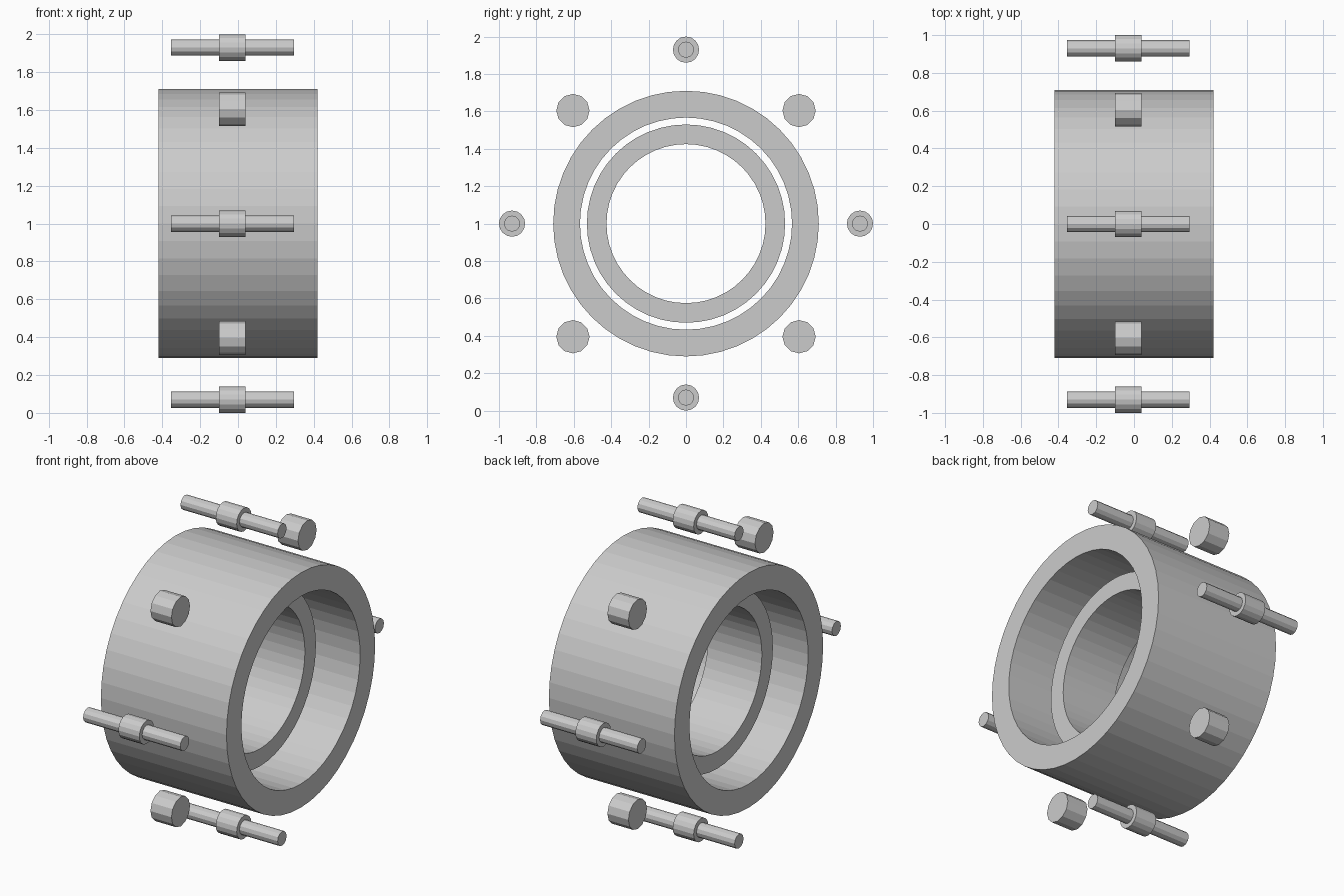
import bpy, bmesh
from math import sin, cos, pi, radians

if "Cube" in bpy.data.objects:
    bpy.data.objects.remove(bpy.data.objects["Cube"])

CZ = 1.0        # height of the ring axis
MID = -0.03     # x centre of the inner ring, rollers and pins


def lathe(name, profile, sides, y=0.0, z=CZ, closed=False, start=0.0):
    """Revolve (x, radius) points about an axis parallel to x, flat shaded."""
    bm = bmesh.new()
    loops = []
    for x, r in profile:
        loops.append([bm.verts.new((x, r * cos(start + 2 * pi * i / sides),
                                    r * sin(start + 2 * pi * i / sides)))
                      for i in range(sides)])
    pairs = list(zip(loops, loops[1:]))
    if closed:
        pairs.append((loops[-1], loops[0]))
    else:
        bm.faces.new(loops[0])
        bm.faces.new(loops[-1])
    for a, b in pairs:
        for i in range(sides):
            j = (i + 1) % sides
            bm.faces.new((a[i], a[j], b[j], b[i]))
    bmesh.ops.recalc_face_normals(bm, faces=bm.faces)
    mesh = bpy.data.meshes.new(name)
    bm.to_mesh(mesh)
    bm.free()
    obj = bpy.data.objects.new(name, mesh)
    obj.location = (0, y, z)
    bpy.context.collection.objects.link(obj)
    return obj


def tube(name, x0, x1, r_out, r_in, sides):
    return lathe(name, [(x0, r_out), (x1, r_out), (x1, r_in), (x0, r_in)],
                 sides, closed=True)


# Concentric rings with an open gap between them
tube("outer_ring", -0.42, 0.42, 0.71, 0.567, 48)
tube("inner_ring", MID - 0.18, MID + 0.18, 0.53, 0.425, 48)

# Eight stations around the outer ring: collared pins alternate with rollers
for k in range(8):
    a = radians(45 * k)
    dist = 0.93 if k % 2 == 0 else 0.855
    y, z = dist * cos(a), CZ + dist * sin(a)
    if k % 2 == 0:
        lathe(f"pin_{k // 2 + 1}", [(MID - 0.325, 0.043), (MID + 0.325, 0.043)], 12, y, z)
        lathe(f"pin_collar_{k // 2 + 1}", [(MID - 0.07, 0.07), (MID + 0.07, 0.07)], 16, y, z)
    else:
        lathe(f"roller_{k // 2 + 1}", [(MID - 0.07, 0.089), (MID + 0.07, 0.089)], 12, y, z)
